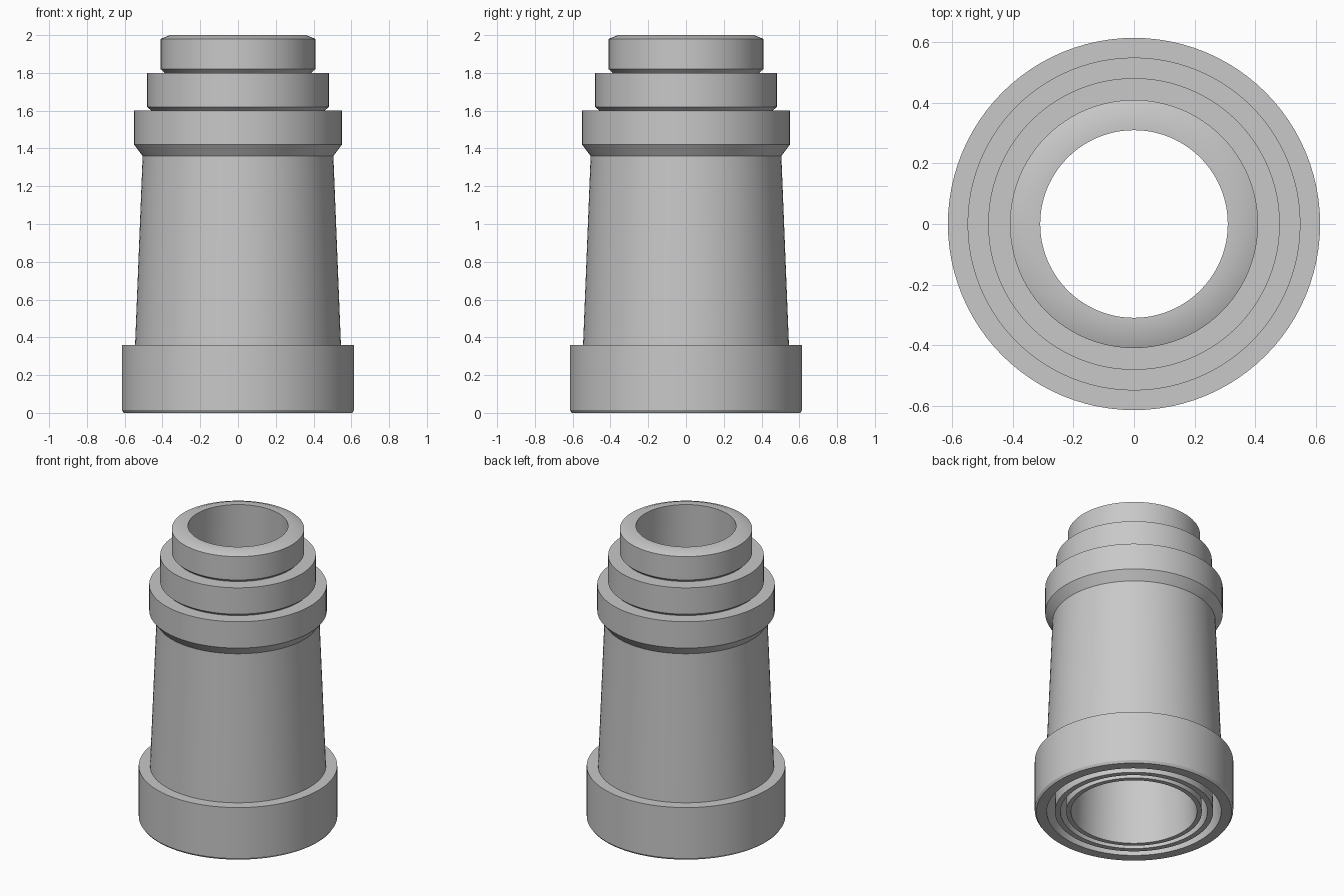
import bpy, bmesh, math

cube = bpy.data.objects.get("Cube")
if cube:
    bpy.data.objects.remove(cube, do_unlink=True)

SEGMENTS = 96

grey = bpy.data.materials.new("grey")
grey.use_nodes = True
colour = (0.58, 0.58, 0.58, 1)
grey.diffuse_color = colour
grey.node_tree.nodes["Principled BSDF"].inputs["Base Color"].default_value = colour


def lathe(name, profile, smooth_angle=30):
    """Spin a closed (radius, height) profile around z into a hollow tube."""
    bm = bmesh.new()
    verts = [bm.verts.new((r, 0, z)) for r, z in profile]
    edges = [bm.edges.new((a, b)) for a, b in zip(verts, verts[1:] + verts[:1])]
    bmesh.ops.spin(bm, geom=verts + edges, axis=(0, 0, 1), cent=(0, 0, 0),
                   angle=math.tau, steps=SEGMENTS, use_merge=True)
    bmesh.ops.remove_doubles(bm, verts=bm.verts, dist=0.0001)
    bmesh.ops.recalc_face_normals(bm, faces=bm.faces)
    mesh = bpy.data.meshes.new(name)
    bm.to_mesh(mesh)
    bm.free()
    mesh.materials.append(grey)
    obj = bpy.data.objects.new(name, mesh)
    bpy.context.collection.objects.link(obj)
    bpy.ops.object.select_all(action="DESELECT")
    obj.select_set(True)
    bpy.context.view_layer.objects.active = obj
    bpy.ops.object.shade_smooth_by_angle(angle=math.radians(smooth_angle))


# Outer tube: base collar, tapered body and flared lip
lathe("outer_tube", [
    (0.54, 0), (0.605, 0), (0.615, 0.015), (0.615, 0.36), (0.545, 0.36),
    (0.505, 1.36), (0.55, 1.42), (0.55, 1.6), (0.46, 1.6)])

# Middle tube: slim sleeve with a lip resting on the outer tube
lathe("middle_tube", [
    (0.455, 0), (0.49, 0), (0.458, 1.6), (0.482, 1.62), (0.482, 1.8), (0.39, 1.8)])

# Inner tube: bored sleeve with a softly chamfered rim
lathe("inner_tube", [
    (0.39, 0), (0.42, 0), (0.388, 1.8), (0.41, 1.82), (0.41, 1.98),
    (0.36, 2), (0.31, 2)])
